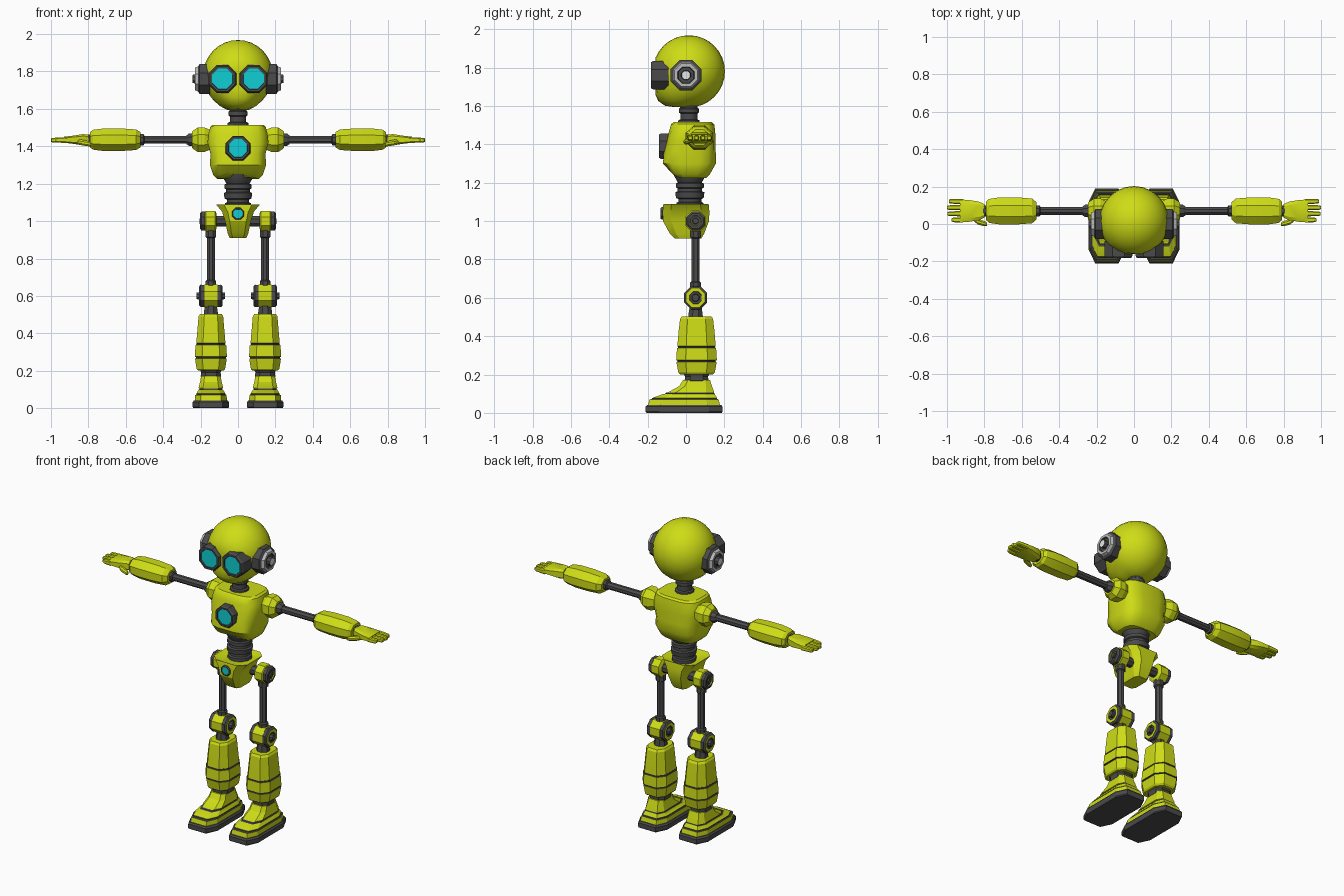
import bpy, bmesh, math

COLORS = {'y': ("lime yellow", (0.62, 0.72, 0.008)), 'd': ("dark grey", (0.07, 0.07, 0.072)),
          'c': ("cyan glass", (0.005, 0.62, 0.66)), 'g': ("light grey", (0.5, 0.5, 0.5)),
          'w': ("pale grey", (0.8, 0.8, 0.8))}
KEYS = list(COLORS)
MATS = []
for key in KEYS:
    m = bpy.data.materials.new(COLORS[key][0])
    m.diffuse_color = (*COLORS[key][1], 1)
    MATS.append(m)


def finish(name, bm, mirror=False, angle=35):
    bmesh.ops.recalc_face_normals(bm, faces=bm.faces)
    me = bpy.data.meshes.new(name)
    bm.to_mesh(me)
    bm.free()
    for m in MATS:
        me.materials.append(m)
    ob = bpy.data.objects.new(name, me)
    bpy.context.collection.objects.link(ob)
    bpy.ops.object.select_all(action='DESELECT')
    ob.select_set(True)
    bpy.context.view_layer.objects.active = ob
    bpy.ops.object.shade_smooth_by_angle(angle=math.radians(angle))
    if mirror:
        mod = ob.modifiers.new("mirror", 'MIRROR')
        mod.use_mirror_merge = False
    return ob


def loft(name, axis, at, sections, mats='y', n=8, e=1.0, mirror=False, angle=35, tweak=None):
    """Stack rings (t, half width a, half width b, shift a, shift b) along an axis.
    mats holds one colour key per band, then one for the end cap."""
    bm = bmesh.new()
    rings = []
    k = 1 / math.cos(math.pi / n) ** e
    for s in sections:
        t, ra = s[0], s[1]
        rb = s[2] if len(s) > 2 else ra
        ca, cb = s[3:5] if len(s) > 4 else (0, 0)
        ring = []
        for i in range(n):
            w = 2 * math.pi * (i + 0.5) / n
            c, d = math.cos(w), math.sin(w)
            a = at[0] + ca + ra * k * math.copysign(abs(c) ** e, c)
            b = at[1] + cb + rb * k * math.copysign(abs(d) ** e, d)
            ring.append(bm.verts.new({'X': (t, a, b), 'Y': (a, t, b), 'Z': (a, b, t)}[axis]))
        rings.append(ring)
    mats = mats.ljust(len(sections), mats[-1])
    bm.faces.new(rings[0]).material_index = KEYS.index(mats[0])
    bm.faces.new(rings[-1]).material_index = KEYS.index(mats[len(sections) - 1])
    for j in range(len(rings) - 1):
        for i in range(n):
            q = (i + 1) % n
            f = bm.faces.new((rings[j][i], rings[j][q], rings[j + 1][q], rings[j + 1][i]))
            f.material_index = KEYS.index(mats[j])
    if tweak:
        for v in bm.verts:
            tweak(v.co)
    return finish(name, bm, mirror, angle)


def lens(name, x, z, y0, y1, r, mirror=False):
    """Octagonal dark bezel around a slightly sunken cyan glass."""
    s = r / 0.075
    loft(name, 'Y', (x, z), [(y0, r), (y1 + 0.012 * s, r), (y1, r * 0.9), (y1, r * 0.75), (y1 + 0.008 * s, r * 0.73)],
         'ddddc', mirror=mirror, angle=20)


# Head: a ball whose lower front swells into a blunt jaw
bm = bmesh.new()
bmesh.ops.create_uvsphere(bm, u_segments=24, v_segments=16, radius=0.188)
for v in bm.verts:
    x, y, z = v.co
    if y < 0 and z < 0:
        g = math.sin(2 * math.atan2(-z, -y))
        v.co = (x * (1 - 0.1 * g), y * (1 + 0.2 * g), z * (1 + 0.16 * g))
    v.co.x *= 0.99
    v.co.y = max(v.co.y, -0.175) + 0.015
    v.co.z = max(v.co.z, -0.185) + 1.78
finish("head", bm)
lens("eye", 0.083, 1.76, -0.09, -0.182, 0.075, True)

# Ears: stepped discs
loft("ear", 'X', (0, 1.76), [(0.15, 0.08), (0.205, 0.08), (0.215, 0.066), (0.23, 0.06), (0.23, 0.044),
     (0.22, 0.04), (0.22, 0.025), (0.243, 0.022)], 'ddggdddw', mirror=True, angle=20)

# Neck
loft("neck", 'Z', (0, 0.015), [(1.48, 0.06), (1.525, 0.055), (1.53, 0.044), (1.56, 0.044), (1.565, 0.052),
     (1.585, 0.052), (1.59, 0.045), (1.64, 0.045)], 'd', n=12)


# Torso shell, its lower front edge arched upward in the middle
def arch(co):
    if co.z < 1.29 and co.y < 0:
        co.z += 0.035 * max(0, 1 - abs(co.x) / 0.11)


loft("torso", 'Z', (0, 0.02), [(1.225, 0.11, 0.085, 0, 0), (1.245, 0.132, 0.105, 0, 0), (1.30, 0.15, 0.138, 0, -0.002),
     (1.36, 0.147, 0.135, 0, 0), (1.42, 0.163, 0.126, 0, 0.008), (1.47, 0.157, 0.12, 0, 0.012),
     (1.505, 0.148, 0.112, 0, 0.015), (1.515, 0.135, 0.1, 0, 0.015)], n=16, e=0.6, tweak=arch)
lens("chest_light", 0, 1.39, -0.07, -0.142, 0.066)

# Ribbed waist
loft("waist", 'Z', (0, 0.02), [(1.06, 0.07), (1.095, 0.07), (1.10, 0.06), (1.115, 0.06), (1.12, 0.072), (1.15, 0.076),
     (1.155, 0.064), (1.17, 0.064), (1.175, 0.073), (1.195, 0.073), (1.20, 0.062), (1.25, 0.09), (1.29, 0.09)],
     'd', n=12)

# Pelvis with flared upper corners and a small front badge
loft("pelvis", 'Z', (0, 0), [(0.91, 0.045, 0.07, 0, 0.01), (0.935, 0.055, 0.09, 0, 0.005), (1.0, 0.069, 0.12, 0, 0),
     (1.05, 0.085, 0.122, 0, 0), (1.09, 0.118, 0.118, 0, 0), (1.075, 0.07, 0.09, 0, 0)], e=0.5, angle=25)
lens("pelvis_badge", 0, 1.04, -0.1, -0.132, 0.032)

# Arms
ARM = (0.07, 1.435)
loft("shoulder", 'X', ARM, [(0.13, 0.04), (0.155, 0.055), (0.18, 0.066), (0.215, 0.066), (0.245, 0.045)],
     mirror=True, angle=20)
loft("arm_collar", 'X', ARM, [(0.235, 0.035), (0.262, 0.033), (0.275, 0.024)], 'd', mirror=True)
loft("upper_arm", 'X', ARM, [(0.24, 0.021), (0.50, 0.021), (0.505, 0.03), (0.54, 0.03)], 'd', mirror=True)
loft("forearm", 'X', ARM, [(0.52, 0.045, 0.04), (0.545, 0.066, 0.055), (0.62, 0.072, 0.06), (0.72, 0.072, 0.06),
     (0.775, 0.064, 0.053), (0.79, 0.05, 0.042)], mirror=True, angle=20)
loft("wrist", 'X', ARM, [(0.78, 0.03), (0.815, 0.028)], 'd', mirror=True)
loft("palm", 'X', ARM, [(0.80, 0.036, 0.028), (0.83, 0.05, 0.03), (0.88, 0.058, 0.022), (0.93, 0.061, 0.016)],
     e=0.5, mirror=True, angle=20)
for i, tip in enumerate((0.975, 0.998, 1.0, 0.99)):
    loft(f"finger_{i + 1}", 'X', (0.022 + 0.033 * i, 1.433), [(0.915, 0.014, 0.015), (0.95, 0.0135, 0.014),
         (tip - 0.008, 0.012, 0.012), (tip, 0.008, 0.008)], e=0.6, mirror=True, angle=20)
loft("thumb", 'X', (0.01, 1.42), [(0.785, 0.01, 0.01, -0.012, -0.01), (0.80, 0.014, 0.014, -0.008, -0.006),
     (0.835, 0.015, 0.015, 0.002, 0), (0.86, 0.012, 0.012, 0.02, 0.004)], mirror=True, angle=20)

# Hips
LEG = (0.145, 0.05)
loft("hip_axle", 'X', (0.05, 1.0), [(0.04, 0.028), (0.125, 0.028)], 'd', mirror=True)
loft("hip_joint", 'X', (0.05, 1.0), [(0.115, 0.04), (0.122, 0.055), (0.172, 0.055), (0.178, 0.048)],
     mirror=True, angle=20)
loft("hip_cap", 'X', (0.05, 1.0), [(0.17, 0.05), (0.196, 0.05), (0.204, 0.04), (0.204, 0.028), (0.198, 0.026),
     (0.198, 0.016), (0.206, 0.014)], 'dddydd', mirror=True, angle=20)

# Thigh rods
loft("thigh", 'Z', LEG, [(0.64, 0.028), (0.68, 0.028), (0.685, 0.021), (0.91, 0.021), (0.915, 0.028), (0.96, 0.028)],
     'd', mirror=True)

# Knees with a disc on each side
KNEE = (0.05, 0.6)
loft("knee", 'X', KNEE, [(0.11, 0.06), (0.18, 0.06)], mirror=True, angle=20)
for side, s in (("inner", -1), ("outer", 1)):
    loft(f"knee_disc_{side}", 'X', KNEE, [(0.145 + s * t, r) for t, r in
         ((0.03, 0.058), (0.055, 0.06), (0.063, 0.05), (0.063, 0.032), (0.057, 0.03), (0.057, 0.02), (0.076, 0.017))],
         'ddyddd', mirror=True, angle=20)
loft("knee_stem", 'Z', LEG, [(0.48, 0.04), (0.52, 0.036), (0.56, 0.03)], 'd', mirror=True)

# Shins with two dark grooves
loft("shin", 'Z', (0.145, 0.055), [(0.2, 0.068, 0.085), (0.21, 0.076, 0.095), (0.265, 0.085, 0.105), (0.267, 0.08, 0.1),
     (0.273, 0.08, 0.1), (0.275, 0.086, 0.106), (0.338, 0.082, 0.102), (0.34, 0.076, 0.096), (0.346, 0.076, 0.096),
     (0.348, 0.078, 0.1), (0.43, 0.071, 0.093), (0.49, 0.066, 0.086), (0.503, 0.058, 0.077)],
     'yydddyddd' + 'y', e=0.7, mirror=True, angle=25)
loft("ankle", 'Z', (0.145, 0.055), [(0.15, 0.045, 0.055), (0.17, 0.055, 0.062), (0.19, 0.052, 0.06),
     (0.205, 0.058, 0.07)], 'd', e=0.7, mirror=True)

# Feet: sloping boot on a thick sole
loft("boot", 'Z', (0.145, 0), [(0.038, 0.086, 0.188, 0, -0.01), (0.07, 0.084, 0.18, 0, -0.01),
     (0.073, 0.078, 0.17, 0, -0.008), (0.078, 0.078, 0.168, 0, -0.007), (0.08, 0.076, 0.165, 0, -0.005),
     (0.098, 0.066, 0.135, 0, 0.015), (0.1, 0.06, 0.128, 0, 0.02), (0.105, 0.06, 0.125, 0, 0.022),
     (0.107, 0.066, 0.12, 0, 0.027), (0.14, 0.058, 0.085, 0, 0.05), (0.172, 0.052, 0.07, 0, 0.055)],
     'yddyyddyyy', e=0.5, mirror=True, angle=20)
loft("sole", 'Z', (0.145, -0.01), [(0, 0.093, 0.196), (0.006, 0.097, 0.2), (0.032, 0.097, 0.2), (0.042, 0.09, 0.193)],
     'd', e=0.5, mirror=True, angle=20)
